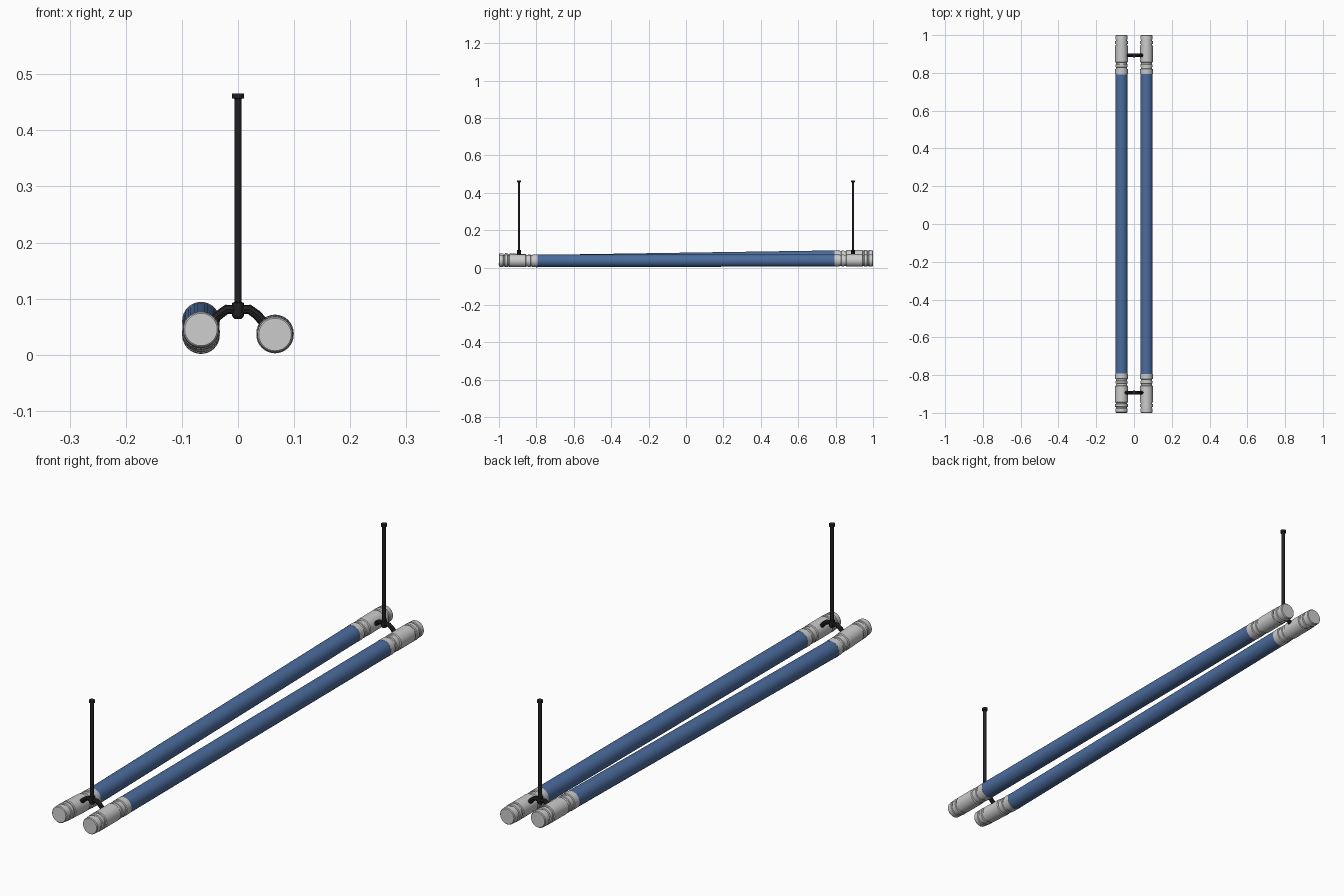
import bpy, bmesh, math
from mathutils import Vector

if "Cube" in bpy.data.objects:
    bpy.data.objects.remove(bpy.data.objects["Cube"])


def material(name, color):
    m = bpy.data.materials.new(name)
    m.diffuse_color = (*color, 1)
    m.use_nodes = True
    m.node_tree.nodes["Principled BSDF"].inputs["Base Color"].default_value = m.diffuse_color
    return m


BLUE = material("blue_foil", (0.07, 0.15, 0.34))
BLACK = material("black_metal", (0.015, 0.015, 0.017))


def lathe(name, start, end, profile, sides=32, mat=None):
    """Turn (radius, distance) points around the line from start towards end."""
    start, end = Vector(start), Vector(end)
    rot = (end - start).to_track_quat('Z', 'Y')
    bm = bmesh.new()
    rings = []
    for r, d in profile:
        rings.append([bm.verts.new(start + rot @ Vector((
            r * math.cos(2 * math.pi * i / sides),
            r * math.sin(2 * math.pi * i / sides), d))) for i in range(sides)])
    for a, b in zip(rings, rings[1:]):
        for i in range(sides):
            j = (i + 1) % sides
            bm.faces.new((a[i], a[j], b[j], b[i]))
    bm.faces.new(rings[0][::-1])
    bm.faces.new(rings[-1])
    me = bpy.data.meshes.new(name)
    bm.to_mesh(me)
    bm.free()
    return finish(bpy.data.objects.new(name, me), mat)


def finish(ob, mat):
    bpy.context.collection.objects.link(ob)
    if mat:
        ob.data.materials.append(mat)
    bpy.ops.object.select_all(action='DESELECT')
    ob.select_set(True)
    bpy.context.view_layer.objects.active = ob
    bpy.ops.object.shade_smooth_by_angle(angle=math.radians(30))
    return ob


# End fitting profile, from the outer end inwards, with turned grooves
R, G = 0.0335, 0.0300
cap = [(0.029, 0), (R - 0.002, 0.003), (R - 0.001, 0.022), (G, 0.024), (G, 0.030),
       (R, 0.032), (R, 0.046), (G, 0.048), (G, 0.054), (R, 0.056),
       (R, 0.142), (G, 0.145), (G, 0.154), (R - 0.001, 0.156), (R - 0.001, 0.168),
       (G, 0.170), (G, 0.178), (R, 0.180), (R, 0.207)]

# Tubes: x, then heights of front end, front joint, back joint, back end
tubes = {"left": (-0.066, 0.045, 0.035, 0.059, 0.061),
         "right": (0.066, 0.036, 0.036, 0.038, 0.038)}
for side, (x, z0, z1, z2, z3) in tubes.items():
    a, b = Vector((x, -0.795, z1)), Vector((x, 0.795, z2))
    lathe(side + "_tube", a, b, [(0.0328, 0), (0.0328, (b - a).length)], mat=BLUE)
    lathe(side + "_front_fitting", (x, -1, z0), a, cap)
    lathe(side + "_back_fitting", (x, 1, z3), b, cap)


def arm(name, points):
    """Faceted bent bracket arm."""
    cu = bpy.data.curves.new(name, 'CURVE')
    cu.dimensions = '3D'
    cu.bevel_depth = 0.0085
    cu.bevel_resolution = 2
    cu.use_fill_caps = True
    sp = cu.splines.new('POLY')
    sp.points.add(len(points) - 1)
    for p, co in zip(sp.points, points):
        p.co = (*co, 1)
    tmp = bpy.data.objects.new(name, cu)
    bpy.context.collection.objects.link(tmp)
    me = bpy.data.meshes.new_from_object(
        tmp.evaluated_get(bpy.context.evaluated_depsgraph_get()))
    bpy.data.objects.remove(tmp)
    return finish(bpy.data.objects.new(name, me), BLACK)


# Hangers: rod with top stop, hub and two arms gripping the tubes
for end, y in (("front", -0.893), ("back", 0.893)):
    lathe(end + "_hanger_rod", (0, y, 0.064), (0, y, 1),
          [(0.006, 0), (0.010, 0.004), (0.011, 0.008), (0.011, 0.028), (0.0065, 0.030),
           (0.0065, 0.392), (0.011, 0.393), (0.011, 0.402)], 16, BLACK)
    for side, s in (("left", -1), ("right", 1)):
        tip_z = 0.050 if s > 0 else (0.055 if y < 0 else 0.066)
        arm(f"{end}_{side}_arm", [(0, y, 0.080), (s * 0.020, y, 0.081),
                                  (s * 0.034, y, 0.071), (s * 0.052, y, tip_z)])
